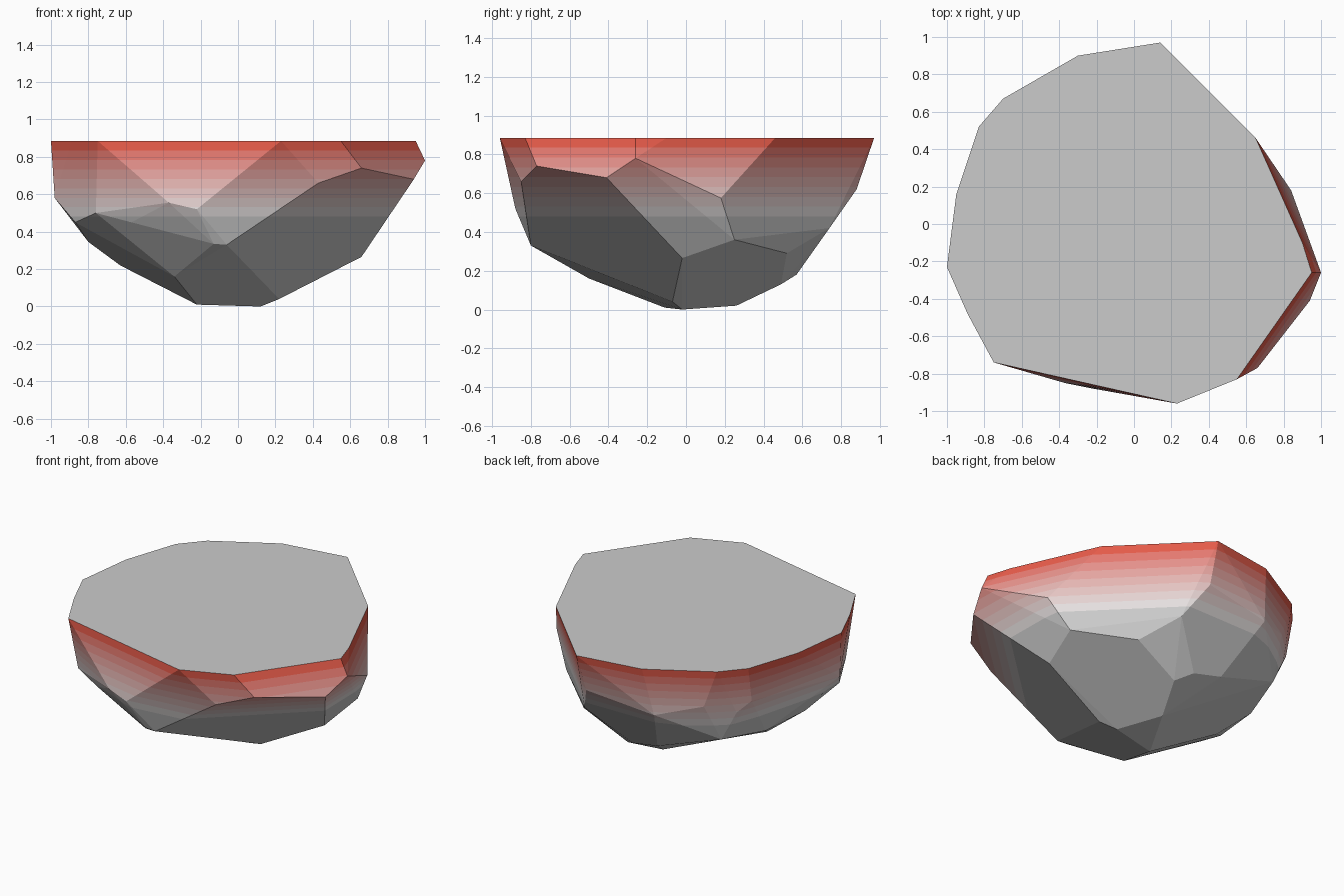
import bpy, bmesh, math
from mathutils import Vector

if "Cube" in bpy.data.objects:
    bpy.data.objects.remove(bpy.data.objects["Cube"])

TOP = 0.885
# outline of the flat cut top
rim = [(-1, -.23), (-.95, .16), (-.83, .52), (-.70, .67), (-.30, .90), (.14, .97),
       (.45, .67), (.65, .46), (.90, -.10), (.95, -.26), (.55, -.83), (.23, -.96),
       (-.75, -.74), (-.89, -.48)]
# facet corners of the boulder below the rim
corners = [
    # right side
    (1, -.26, .78), (.94, -.41, .68), (.66, -.77, .74), (.43, -.85, .66),
    (.84, .18, .575), (.72, .25, .36), (.66, -.02, .265),
    # underside
    (.12, -.02, 0), (.22, -.07, .04), (-.22, -.11, .01), (-.01, .26, .02),
    (-.34, -.50, .16), (-.63, .035, .22), (.09, .49, .13),
    # front
    (-.13, -.80, .335), (-.06, -.80, .33), (-.22, -.88, .52), (-.37, -.85, .555),
    (-.57, -.685, .45), (-.76, -.62, .50),
    # back
    (.40, .52, .29), (.24, .74, .42), (.13, .88, .62), (0, .57, .18),
    (-.20, .59, .22), (-.345, .833, .56), (-.61, .68, .63),
    # left
    (-.65, .55, .37), (-.75, .53, .57), (-.82, .47, .645), (-.75, .22, .33),
    (-.80, -.13, .345), (-.87, -.395, .45), (-.98, -.24, .58)]

# faceted body
bm = bmesh.new()
for x, y in rim:
    bm.verts.new((x, y, TOP))
for c in corners:
    bm.verts.new(c)
res = bmesh.ops.convex_hull(bm, input=bm.verts[:])
bmesh.ops.delete(bm, geom=[v for v in bm.verts if not v.link_faces], context='VERTS')
bmesh.ops.dissolve_limit(bm, angle_limit=math.radians(4), verts=bm.verts[:], edges=bm.edges[:])

# red tint fading downward from the rim, in thin bands
LOW, BANDS = 0.48, 8
step = (TOP - LOW) / BANDS
for i in range(BANDS):
    bmesh.ops.bisect_plane(bm, geom=bm.verts[:] + bm.edges[:] + bm.faces[:],
                           plane_co=(0, 0, LOW + i * step), plane_no=(0, 0, 1))
bmesh.ops.recalc_face_normals(bm, faces=bm.faces[:])
for f in bm.faces:
    z = f.calc_center_bounds().z
    if z > LOW and z < TOP - .001:
        f.material_index = 1 + min(BANDS - 1, int((z - LOW) / step))

mesh = bpy.data.meshes.new("boulder")
bm.to_mesh(mesh)
bm.free()
mesh.materials.append(None)
grey, red = Vector((.8, .8, .8)), Vector((.8, .06, .02))
for i in range(BANDS):
    m = bpy.data.materials.new(f"red_fade_{i + 1}")
    m.diffuse_color = (*grey.lerp(red, (i + .5) / BANDS), 1)
    m.use_nodes = True
    m.node_tree.nodes["Principled BSDF"].inputs["Base Color"].default_value = m.diffuse_color
    mesh.materials.append(m)
boulder = bpy.data.objects.new("boulder", mesh)
bpy.context.collection.objects.link(boulder)
